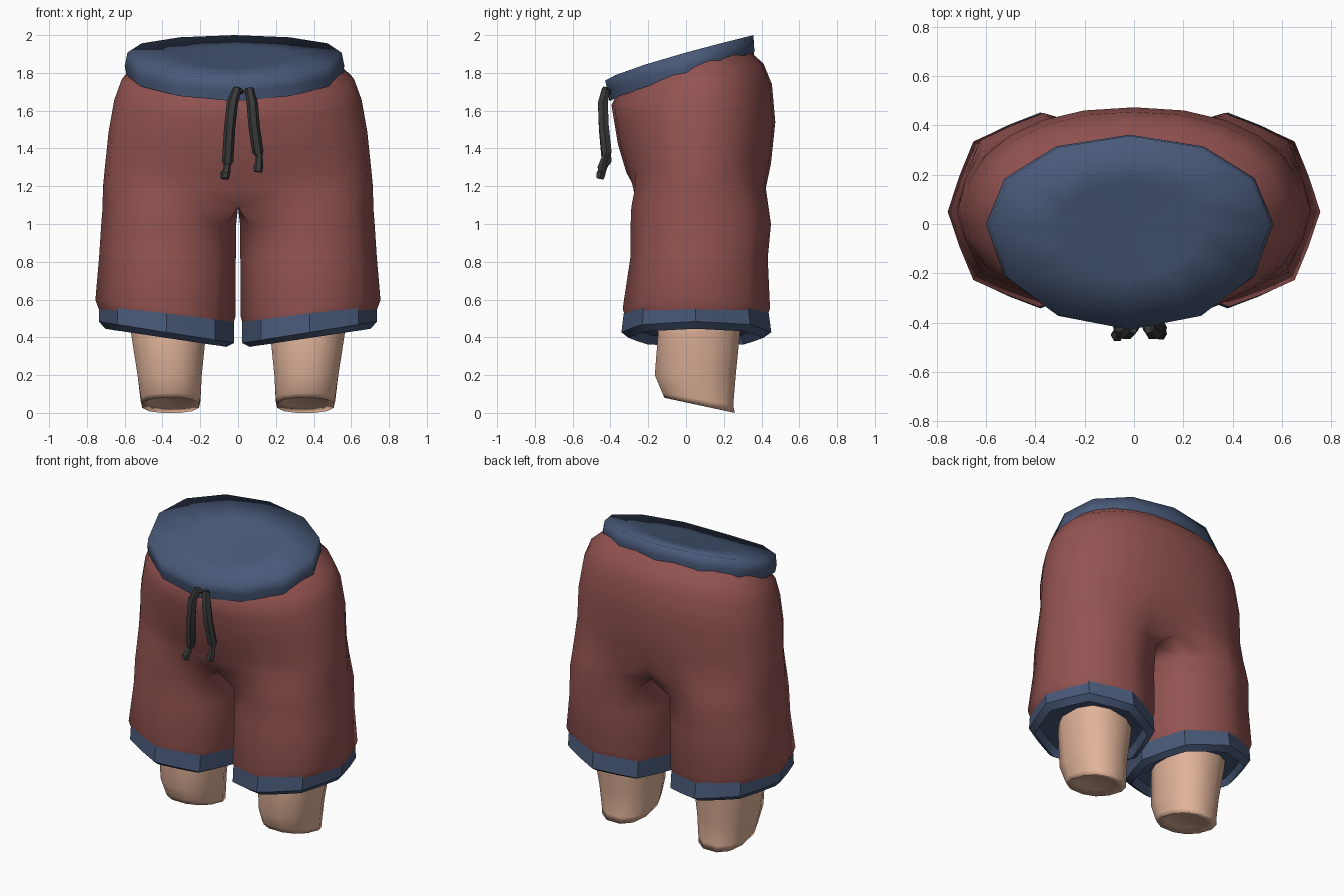
import bpy, bmesh, math
from mathutils import Vector

if "Cube" in bpy.data.objects:
    bpy.data.objects.remove(bpy.data.objects["Cube"])


def material(name, rgb):
    m = bpy.data.materials.new(name)
    m.diffuse_color = (*rgb, 1)
    m.use_nodes = True
    m.node_tree.nodes["Principled BSDF"].inputs["Base Color"].default_value = m.diffuse_color
    return m


RED = material("brick red cloth", (0.29, 0.087, 0.082))
BLUE = material("navy trim", (0.066, 0.1, 0.19))
SKIN = material("skin", (0.75, 0.45, 0.32))
GREY = material("dark cord", (0.042, 0.042, 0.042))

OUT, INN = 13, 3          # points on the outer arc and the inner thigh
YC = 0.05                 # depth of the widest line


def oval(a, p=1.0):
    c, s = math.cos(a), math.sin(a)
    return math.copysign(abs(c) ** p, c), math.copysign(abs(s) ** p, s)


def tilt(y, yf, yb, zf, zb):
    t = min(max((y - yf) / (yb - yf), 0), 1)
    return zf + (zb - zf) * t ** 0.8


def waist_point(a, zf, zb, w, yf, yb, p=1.0, cx=0.0, yc=YC):
    c, s = oval(a, p)
    y = yc + s * ((yb - yc) if s > 0 else (yc - yf))
    return Vector((cx + w * c, y, tilt(y, yf, yb, zf, zb)))


def waist_ring(*args, n=12):
    return [waist_point(2 * math.pi * i / n, *args, 0.97, -0.018, 0.0) for i in range(n)]


def hip_ring(zf, zb, w, yf, yb, p=0.9):
    # half outline, closed along the centre plane
    pts = [waist_point(math.radians(-90 + 180 * i / (OUT - 1)), zf, zb, w, yf, yb, p)
           for i in range(OUT)]
    pts[0].x = pts[-1].x = 0
    a, b = pts[-1], pts[0]
    return pts + [a.lerp(b, (k + 1) / (INN + 1)) for k in range(INN)]


def leg_ring(z, slope, w, yf, yb, inner, s=1.0):
    # eight-sided outline with a point in the middle of every side
    cx, r = (w + inner) / 2, (w - inner) / 2
    pts = []
    for i in range(8):
        c, q = oval(math.radians(-135 + 45 * i), 0.95)
        x = cx + s * r * c
        y = YC + s * q * ((yb - YC) if q > 0 else (YC - yf))
        pts.append(Vector((x, y, z + slope * (x - 0.4))))
    ring = []
    for a, b in zip(pts, pts[1:] + pts[:1]):
        m = (a + b) / 2
        ring += [a, m + (m - Vector((cx, YC, m.z))) * 0.015]
    return ring


def crotch_ring(z, blend):
    hip = hip_ring(z, z, 0.715, -0.30, 0.445)
    leg = leg_ring(z, 0, 0.717, -0.30, 0.45, 0.0)
    pts = [h.lerp(l, blend) for h, l in zip(hip, leg)]
    for i in [0] + list(range(OUT - 1, OUT + INN)):
        pts[i].x = 0
    return pts


def finish(bm, name, mat, mirror=False, angle=45):
    me = bpy.data.meshes.new(name)
    bm.to_mesh(me)
    bm.free()
    me.materials.append(mat)
    ob = bpy.data.objects.new(name, me)
    bpy.context.collection.objects.link(ob)
    bpy.ops.object.select_all(action='DESELECT')
    ob.select_set(True)
    bpy.context.view_layer.objects.active = ob
    bpy.ops.object.shade_smooth_by_angle(angle=math.radians(angle))
    if mirror:
        m = ob.modifiers.new("mirror", 'MIRROR')
        m.use_clip = True
        m.merge_threshold = 0.0005
    return ob


def loft(rings, cap_start=False, cap_end=False):
    bm = bmesh.new()
    vs = [[bm.verts.new(p) for p in r] for r in rings]
    n = len(rings[0])
    for a, b in zip(vs, vs[1:]):
        for i in range(n):
            j = (i + 1) % n
            bm.faces.new((a[i], a[j], b[j], b[i]))
    if cap_start:
        bm.faces.new(vs[0][::-1])
    if cap_end:
        bm.faces.new(vs[-1])
    return bm


# Shorts body: one leg and half the hips, mirrored
rings = [
    leg_ring(0.50, 0.13, 0.735, -0.32, 0.425, 0.03),
    leg_ring(0.555, 0.12, 0.755, -0.335, 0.445, 0.014),
    leg_ring(0.82, 0.03, 0.735, -0.295, 0.433, 0.012),
    leg_ring(1.00, 0, 0.724, -0.293, 0.45, 0.010),
    crotch_ring(1.09, 0.75),
    crotch_ring(1.19, 0.3),
    hip_ring(1.27, 1.32, 0.705, -0.315, 0.45),
    hip_ring(1.42, 1.54, 0.685, -0.36, 0.473),
    hip_ring(1.54, 1.74, 0.655, -0.38, 0.455, 0.92),
    hip_ring(1.63, 1.85, 0.615, -0.395, 0.41, 0.95),
    hip_ring(1.70, 1.93, 0.52, -0.36, 0.32, 1.0),
]
bm = loft(rings)
inside = [f for f in bm.faces if all(abs(v.co.x) < 1e-4 for v in f.verts)]
bmesh.ops.delete(bm, geom=inside, context='FACES')
finish(bm, "shorts_body", RED, True, 70)

# Waistband with a smoothly joined, faintly dished top
rim = waist_ring(1.76, 2.00, 0.567, -0.428, 0.357)
mid = Vector((-0.018, -0.02, 1.882))
finish(loft([
    waist_ring(1.65, 1.88, 0.572, -0.405, 0.36),
    waist_ring(1.70, 1.925, 0.582, -0.415, 0.362),
    rim,
    [p.lerp(mid, 0.5) for p in rim],
    [p.lerp(mid, 0.9) for p in rim],
], cap_end=True), "waistband", BLUE, angle=180)

# Leg hems: shallow lining, folded lip and outer band
finish(loft([
    leg_ring(0.455, 0.14, 0.73, -0.325, 0.435, 0.04, 0.4),
    leg_ring(0.445, 0.15, 0.73, -0.325, 0.435, 0.04, 0.86),
    leg_ring(0.40, 0.15, 0.73, -0.335, 0.44, 0.035, 0.92),
    leg_ring(0.43, 0.16, 0.737, -0.342, 0.452, 0.022),
    leg_ring(0.53, 0.13, 0.737, -0.33, 0.438, 0.022),
], cap_start=True), "leg_hem", BLUE, True, 35)


# Lower legs
def calf_ring(zf, zb, cx, hw, yf, yb, n=12):
    pts = []
    for i in range(n):
        c, s = oval(2 * math.pi * (i + 0.5) / n, 0.85)
        y = (yf + yb) / 2 + s * (yb - yf) / 2 * 1.03
        t = (y - yf) / (yb - yf)
        pts.append(Vector((cx + hw * c * 1.03, y, max(zf + (zb - zf) * t, 0))))
    return pts


finish(loft([
    calf_ring(0.10, 0.03, 0.357, 0.11, -0.07, 0.20),
    calf_ring(0.08, 0.0, 0.357, 0.15, -0.115, 0.258),
    calf_ring(0.105, 0.04, 0.357, 0.158, -0.125, 0.25),
    calf_ring(0.20, 0.20, 0.362, 0.17, -0.165, 0.263),
    calf_ring(0.42, 0.42, 0.368, 0.198, -0.148, 0.285),
    calf_ring(0.60, 0.60, 0.37, 0.205, -0.14, 0.30),
], cap_start=True, cap_end=True), "lower_leg", SKIN, True, 180)


# Drawstrings: tapered tubes with a knotted end
def cord(name, path):
    pts = [Vector(p[:3]) for p in path]
    rings = []
    for k, p in enumerate(pts):
        d = (pts[min(k + 1, len(pts) - 1)] - pts[max(k - 1, 0)]).normalized()
        u = Vector((1, 0, 0))
        u = (u - d * u.dot(d)).normalized()
        v = d.cross(u)
        r = path[k][3]
        rings.append([p + (u * math.cos(a) + v * math.sin(a)) * r
                      for a in (math.pi / 3 * i for i in range(6))])
    bm = loft(rings, True, True)
    bmesh.ops.recalc_face_normals(bm, faces=bm.faces)
    finish(bm, name, GREY, angle=35)


cord("left_drawstring", [
    (0.015, -0.39, 1.70, 0.02), (-0.005, -0.425, 1.71, 0.024), (-0.03, -0.44, 1.64, 0.03),
    (-0.045, -0.435, 1.50, 0.03), (-0.055, -0.42, 1.33, 0.03), (-0.057, -0.428, 1.31, 0.018),
    (-0.06, -0.44, 1.285, 0.02), (-0.068, -0.45, 1.265, 0.027), (-0.07, -0.455, 1.24, 0.022)])
cord("right_drawstring", [
    (0.045, -0.39, 1.70, 0.02), (0.06, -0.425, 1.71, 0.024), (0.075, -0.44, 1.64, 0.03),
    (0.085, -0.435, 1.52, 0.03), (0.105, -0.42, 1.38, 0.03), (0.112, -0.428, 1.36, 0.018),
    (0.112, -0.438, 1.33, 0.02), (0.108, -0.445, 1.30, 0.026), (0.106, -0.447, 1.275, 0.022)])
